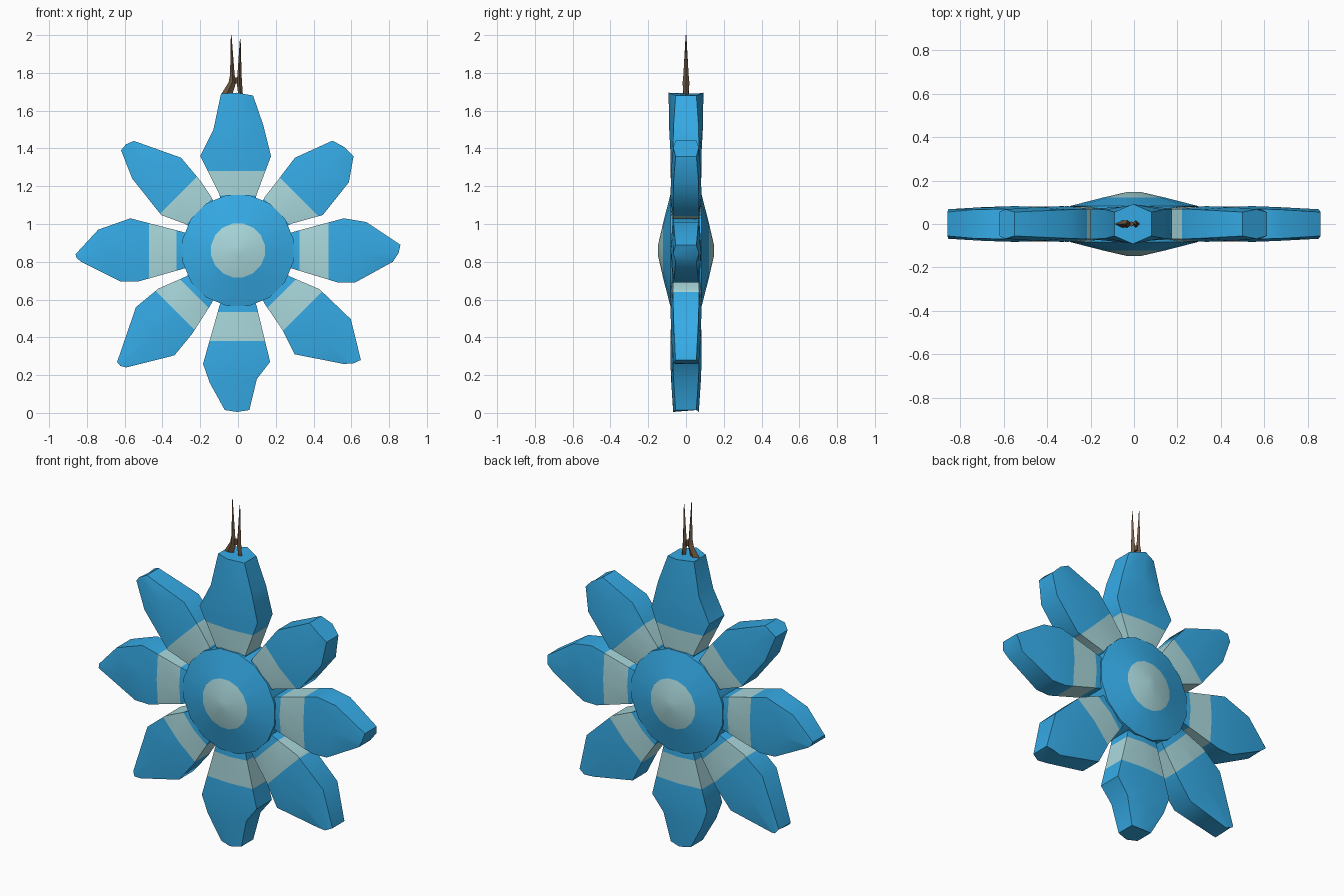
import bpy, bmesh, math
from mathutils import Vector

if "Cube" in bpy.data.objects:
    bpy.data.objects.remove(bpy.data.objects["Cube"])

CZ = 0.86  # height of the flower centre


def material(name, rgb):
    m = bpy.data.materials.new(name)
    m.diffuse_color = (*rgb, 1)
    m.use_nodes = True
    m.node_tree.nodes["Principled BSDF"].inputs["Base Color"].default_value = m.diffuse_color
    return m


BLUE = material("blue", (0.036, 0.41, 0.80))
PALE = material("pale_blue", (0.40, 0.69, 0.72))
BROWN = material("brown", (0.16, 0.10, 0.055))


def finish(bm, name, mats, angle=45):
    bmesh.ops.recalc_face_normals(bm, faces=bm.faces)
    mesh = bpy.data.meshes.new(name)
    bm.to_mesh(mesh)
    bm.free()
    for m in mats:
        mesh.materials.append(m)
    ob = bpy.data.objects.new(name, mesh)
    bpy.context.collection.objects.link(ob)
    bpy.ops.object.select_all(action='DESELECT')
    ob.select_set(True)
    bpy.context.view_layer.objects.active = ob
    bpy.ops.object.shade_smooth_by_angle(angle=math.radians(angle))
    return ob


def skin(bm, loops):
    """Join closed loops of points and cap both ends."""
    rings = [[bm.verts.new(p) for p in loop] for loop in loops]
    n = len(rings[0])
    for a, b in zip(rings, rings[1:]):
        for i in range(n):
            j = (i + 1) % n
            bm.faces.new((a[i], a[j], b[j], b[i]))
    bm.faces.new(rings[0])
    bm.faces.new(rings[-1])


def petal(name, degrees, band, left, right):
    t = math.radians(degrees)
    d = Vector((math.cos(t), 0, math.sin(t)))
    n = Vector((-math.sin(t), 0, math.cos(t)))
    origin = Vector((0, 0, CZ))
    neck = [(0.12, 0.045), (0.3, 0.1)]
    edges = [0.06, 0.068, 0.07, 0.066, 0.055]
    ridges = [0.07, 0.08, 0.082, 0.078, 0.068]
    if degrees == 90:  # the top petal thickens towards the cord
        ridges[3:] = [0.09, 0.092]
    loops = []
    for (lr, lw), (rr, rw), e, m in zip(neck + left, neck + right, edges, ridges):
        pl, pr = origin + d * lr + n * lw, origin + d * rr - n * rw
        pm = (pl + pr) / 2 + d * 0.01
        y = Vector((0, 1, 0))
        loops.append([pl - y * e, pm - y * m, pr - y * e,
                      pr + y * e, pm + y * m, pl + y * e])
    bm = bmesh.new()
    skin(bm, loops)
    # cut at both edges of the pale neck band
    inner = 0.29 if 30 < degrees < 150 else 0.325
    for r in (inner, band):
        bmesh.ops.bisect_plane(bm, geom=bm.verts[:] + bm.edges[:] + bm.faces[:],
                               plane_co=origin + d * r, plane_no=d)
    for f in bm.faces:
        r = (f.calc_center_median() - origin).dot(d)
        f.material_index = int(inner < r < band)
    finish(bm, name, [BLUE, PALE])


# Petals: angle, end of pale band, then (distance, half width) of
# shoulder, outer shoulder and tip for each side
petals = [
    ("petal_right", 0, .48, [(.56, .17), (.68, .15), (.86, .03)], [(.53, .17), (.62, .17), (.82, .06)]),
    ("petal_upper_right", 45, .43, [(.42, .115), (.56, .134), (.765, .057)], [(.45, .185), (.67, .16), (.785, .08)]),
    ("petal_top", 90, .42, [(.5, .2), (.64, .13), (.83, .09)], [(.5, .175), (.66, .135), (.82, .08)]),
    ("petal_upper_left", 135, .43, [(.42, .155), (.665, .127), (.813, .063)], [(.4, .12), (.56, .134), (.8, .02)]),
    ("petal_left", 180, .47, [(.53, .165), (.62, .165), (.83, .06)], [(.57, .17), (.74, .11), (.86, -.02)]),
    ("petal_lower_left", 225, .46, [(.48, .14), (.63, .155), (.856, .02)], [(.44, .155), (.594, .17), (.87, .035)]),
    ("petal_bottom", 270, .48, [(.59, .17), (.68, .1), (.845, .06)], [(.6, .185), (.7, .15), (.845, .07)]),
    ("petal_lower_right", 315, .47, [(.45, .16), (.68, .165), (.87, .05)], [(.46, .13), (.6, .177), (.82, .03)]),
]
for p in petals:
    petal(*p)

# Hub: shallow double cone with a pale disc in the middle of each face
bm = bmesh.new()
profile = [(0.03, -0.148), (0.145, -0.122), (0.3, -0.083),
           (0.3, 0.083), (0.145, 0.122), (0.03, 0.148)]
skin(bm, [[(r * math.cos((k + .5) * math.pi / 8), y, CZ + r * math.sin((k + .5) * math.pi / 8))
           for k in range(16)] for r, y in profile])
for f in bm.faces:
    f.material_index = int(abs(f.calc_center_median().y) > 0.125)
finish(bm, "hub", [BLUE, PALE])


def strip(name, path):
    """Thin four-sided rod through (x, z, half width, half depth) points."""
    bm = bmesh.new()
    skin(bm, [[(x - w, 0, z), (x, -d, z), (x + w, 0, z), (x, d, z)]
              for x, z, w, d in path])
    finish(bm, name, [BROWN])


# Hanging cord: two legs rising into thin spikes, with a small bridge
strip("cord_left", [(-0.06, 1.685, 0.03, 0.015), (-0.03, 1.75, 0.02, 0.018),
                    (-0.03, 1.79, 0.012, 0.014), (-0.036, 2.0, 0.002, 0.002)])
strip("cord_right", [(0.015, 1.67, 0.012, 0.012), (0.007, 1.75, 0.014, 0.018),
                     (0.008, 1.79, 0.011, 0.014), (0.012, 1.98, 0.002, 0.002)])
strip("cord_bridge", [(-0.012, 1.745, 0.02, 0.012), (-0.012, 1.775, 0.015, 0.012)])
